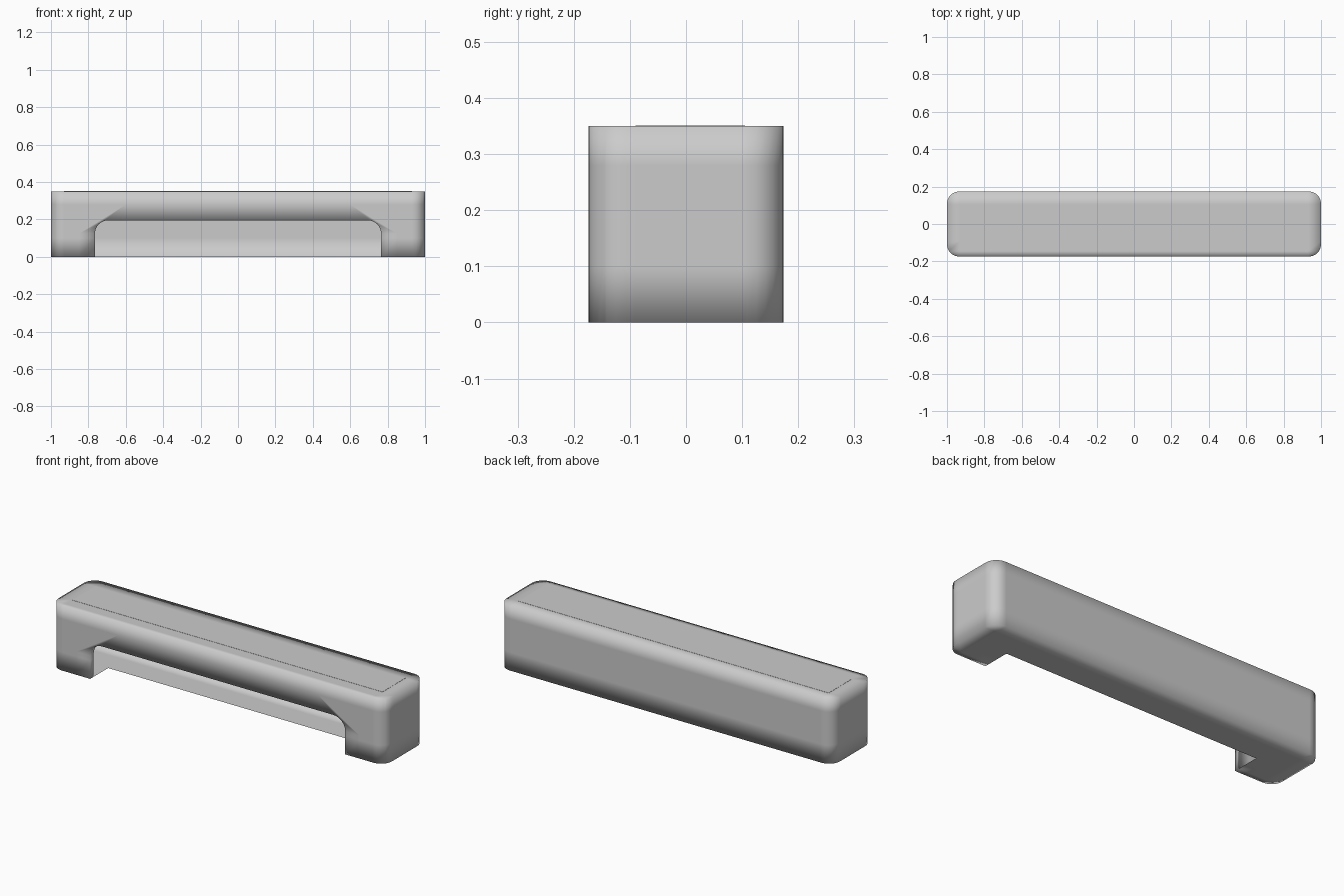
import bpy, bmesh, math
from mathutils import Vector

if "Cube" in bpy.data.objects:
    bpy.data.objects.remove(bpy.data.objects["Cube"])

HX, HY, H = 1.0, 0.174, 0.35
LIP = -0.145          # depth where the inward lip of the opening ends

grey = bpy.data.materials.new("light grey")
grey.diffuse_color = (0.6, 0.6, 0.6, 1)
grey.use_nodes = True
grey.node_tree.nodes["Principled BSDF"].inputs["Base Color"].default_value = grey.diffuse_color


def rounded(cx, cy, hx, hy, r, n=6):
    """Outline of a rounded rectangle, counter-clockwise."""
    pts = []
    for k, (sx, sy) in enumerate([(1, 1), (-1, 1), (-1, -1), (1, -1)]):
        for i in range(n + 1):
            a = math.pi / 2 * (k + i / n)
            pts.append((cx + sx * (hx - r) + r * math.cos(a),
                        cy + sy * (hy - r) + r * math.sin(a)))
    return pts


def prism(name, pts, place, depth):
    """Extrude an outline into a closed solid."""
    bm = bmesh.new()
    face = bm.faces.new([bm.verts.new(place(*p)) for p in pts])
    new = bmesh.ops.extrude_face_region(bm, geom=[face])["geom"]
    bmesh.ops.translate(bm, vec=depth, verts=[v for v in new if isinstance(v, bmesh.types.BMVert)])
    bmesh.ops.recalc_face_normals(bm, faces=bm.faces)
    me = bpy.data.meshes.new(name)
    bm.to_mesh(me)
    bm.free()
    ob = bpy.data.objects.new(name, me)
    bpy.context.collection.objects.link(ob)
    me.materials.append(grey)
    return ob


# Housing: long block with rounded upright corners
housing = prism("housing", rounded(0, 0, HX, HY, 0.065),
                lambda x, y: (x, y, 0), Vector((0, 0, H)))

# Front opening, cut with rounded upper corners
cutter = prism("opening_cutter", rounded(0, 0, 0.765, 0.195, 0.07),
               lambda x, z: (x, -0.4, z), Vector((0, 0.38, 0)))
cutter.hide_render = True
mod = housing.modifiers.new("opening", 'BOOLEAN')
mod.object, mod.operation, mod.solver = cutter, 'DIFFERENCE', 'EXACT'
bpy.context.view_layer.objects.active = housing
bpy.ops.object.modifier_apply(modifier=mod.name)
bpy.data.objects.remove(cutter)

bm = bmesh.new()
bm.from_mesh(housing.data)
# Support loops that shape the soft shading bands
cuts = [(0, x) for x in (-0.93, -0.85, -0.6, -0.3, 0, 0.3, 0.6, 0.85, 0.93)]
cuts += [(1, y) for y in (LIP, -0.09, 0.105)] + [(2, z) for z in (0.1, 0.195 - 0.07, 0.28)]
for axis, d in cuts:
    co, no = Vector(), Vector()
    co[axis], no[axis] = d, 1
    bmesh.ops.bisect_plane(bm, geom=bm.verts[:] + bm.edges[:] + bm.faces[:],
                           dist=1e-5, plane_co=co, plane_no=no)


# Hollow interior: keep only the thin lip around the opening
def inside(f):
    c = f.calc_center_median()
    return abs(c.x) < 0.77 and 0.001 < c.z < 0.2 and LIP < c.y < 0


bmesh.ops.delete(bm, geom=[f for f in bm.faces if inside(f)], context='FACES')
for f in bm.faces:
    f.smooth = True
bm.to_mesh(housing.data)
bm.free()

# Flat panel set on the top
prism("top_panel", [(-0.93, -0.09), (0.93, -0.09), (0.93, 0.105), (-0.93, 0.105)],
      lambda x, y: (x, y, H - 0.003), Vector((0, 0, 0.004)))
